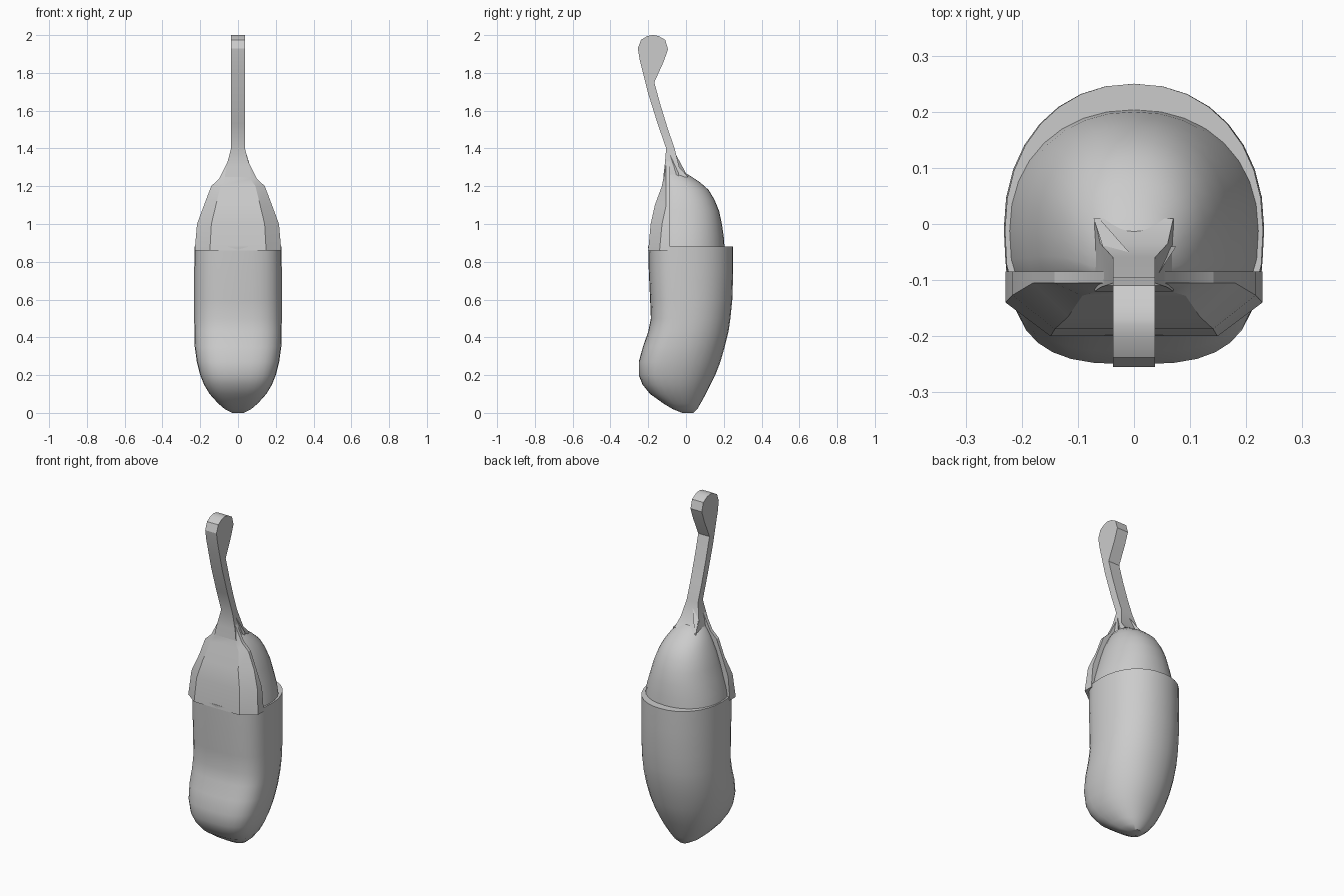
import bpy, bmesh, math

cube = bpy.data.objects.get("Cube")
if cube:
    bpy.data.objects.remove(cube, do_unlink=True)

grey = bpy.data.materials.new("plain grey")
grey.use_nodes = True
colour = (0.6, 0.6, 0.6, 1)
grey.diffuse_color = colour
grey.node_tree.nodes["Principled BSDF"].inputs["Base Color"].default_value = colour


def loft(name, rings, angle=35):
    """Skin a list of equal-length point rings and cap both ends."""
    bm = bmesh.new()
    rows = [[bm.verts.new(p) for p in ring] for ring in rings]
    n = len(rows[0])
    for low, high in zip(rows, rows[1:]):
        for i in range(n):
            j = (i + 1) % n
            bm.faces.new((low[i], low[j], high[j], high[i]))
    bm.faces.new(rows[0][::-1])
    bm.faces.new(rows[-1])
    bmesh.ops.recalc_face_normals(bm, faces=bm.faces)
    mesh = bpy.data.meshes.new(name)
    bm.to_mesh(mesh)
    bm.free()
    mesh.materials.append(grey)
    obj = bpy.data.objects.new(name, mesh)
    bpy.context.collection.objects.link(obj)
    bpy.ops.object.select_all(action="DESELECT")
    obj.select_set(True)
    bpy.context.view_layer.objects.active = obj
    bpy.ops.object.shade_smooth_by_angle(angle=math.radians(angle))
    return obj


def section(z, w, front, back, n=32):
    """Round at the back, flattened and square-shouldered at the front."""
    mid = front + (back - front) * 0.42
    ring = []
    for i in range(n):
        a = math.tau * i / n
        c, s = math.cos(a), math.sin(a)
        power = 2 / 2.15 if s > 0 else 2 / 2.9
        x = w * math.copysign(abs(c) ** power, c)
        depth = back - mid if s > 0 else mid - front
        ring.append((x, mid + depth * math.copysign(abs(s) ** power, s), z))
    return ring


# Lower body up to the rim: height, half width, front, back
body = [(0, .03, -.02, .04), (.02, .07, -.07, .06), (.05, .105, -.12, .077),
        (.1, .15, -.19, .105), (.15, .18, -.23, .13), (.2, .2, -.25, .155),
        (.27, .218, -.25, .182), (.35, .229, -.228, .205), (.43, .231, -.2, .225),
        (.5, .232, -.186, .235), (.6, .232, -.19, .245), (.75, .232, -.197, .25),
        (.88, .23, -.2, .25)]
loft("body", [section(*r) for r in body])

# Inset dome above the rim
dome = [(.86, .225, -.17, .205), (.93, .213, -.165, .2), (1, .192, -.16, .19),
        (1.07, .172, -.15, .175), (1.13, .152, -.14, .15), (1.18, .128, -.13, .12),
        (1.22, .105, -.12, .075), (1.25, .08, -.115, .03), (1.28, .05, -.11, -.02)]
loft("dome", [section(*r) for r in dome])

# Front shoulder sheet narrowing into the stem: height, half width, front
bib = []
for z, w, f in [(.86, .229, -.2), (1, .217, -.187), (1.1, .18, -.165),
                (1.2, .142, -.128), (1.24, .1, -.12), (1.34, .05, -.11)]:
    b = -.085
    edge = min(-.105, f + .06)
    bib.append([(-w, b, z), (-w, edge, z), (-w * .65, f, z),
                (w * .65, f, z), (w, edge, z), (w, b, z)])
loft("shoulder_sheet", bib, 25)

# Stem with a flared foot and rounded tip: front (y, z), back (y, z), half width
stem = [((-.12, 1.25), (.01, 1.25), .07), ((-.113, 1.31), (-.035, 1.3), .06),
        ((-.105, 1.4), (-.06, 1.4), .037), ((-.15, 1.53), (-.095, 1.5), .037),
        ((-.2, 1.69), (-.135, 1.63), .037), ((-.225, 1.79), (-.168, 1.75), .037),
        ((-.245, 1.87), (-.118, 1.86), .037), ((-.255, 1.93), (-.095, 1.925), .037),
        ((-.238, 1.975), (-.11, 1.975), .037), ((-.205, 1.995), (-.145, 1.995), .037),
        ((-.18, 2), (-.17, 2), .037)]
loft("stem", [[(-w, f[0], f[1]), (w, f[0], f[1]), (w, b[0], b[1]), (-w, b[0], b[1])]
              for f, b, w in stem], 30)

# Pointed leaf tips spreading behind the stem foot
for name, side, tip in [("right_leaf_tip", -1, (-.072, .01, 1.25)),
                        ("left_leaf_tip", 1, (.075, -.04, 1.27))]:
    loft(name, [[(side * .036, -.1, 1.4), (0, -.06, 1.38), (side * .036, -.1, 1.2)],
                [(tip[0], tip[1], tip[2]), (tip[0] - side * .01, tip[1], tip[2]),
                 (tip[0], tip[1], tip[2] - .04)]], 20)
